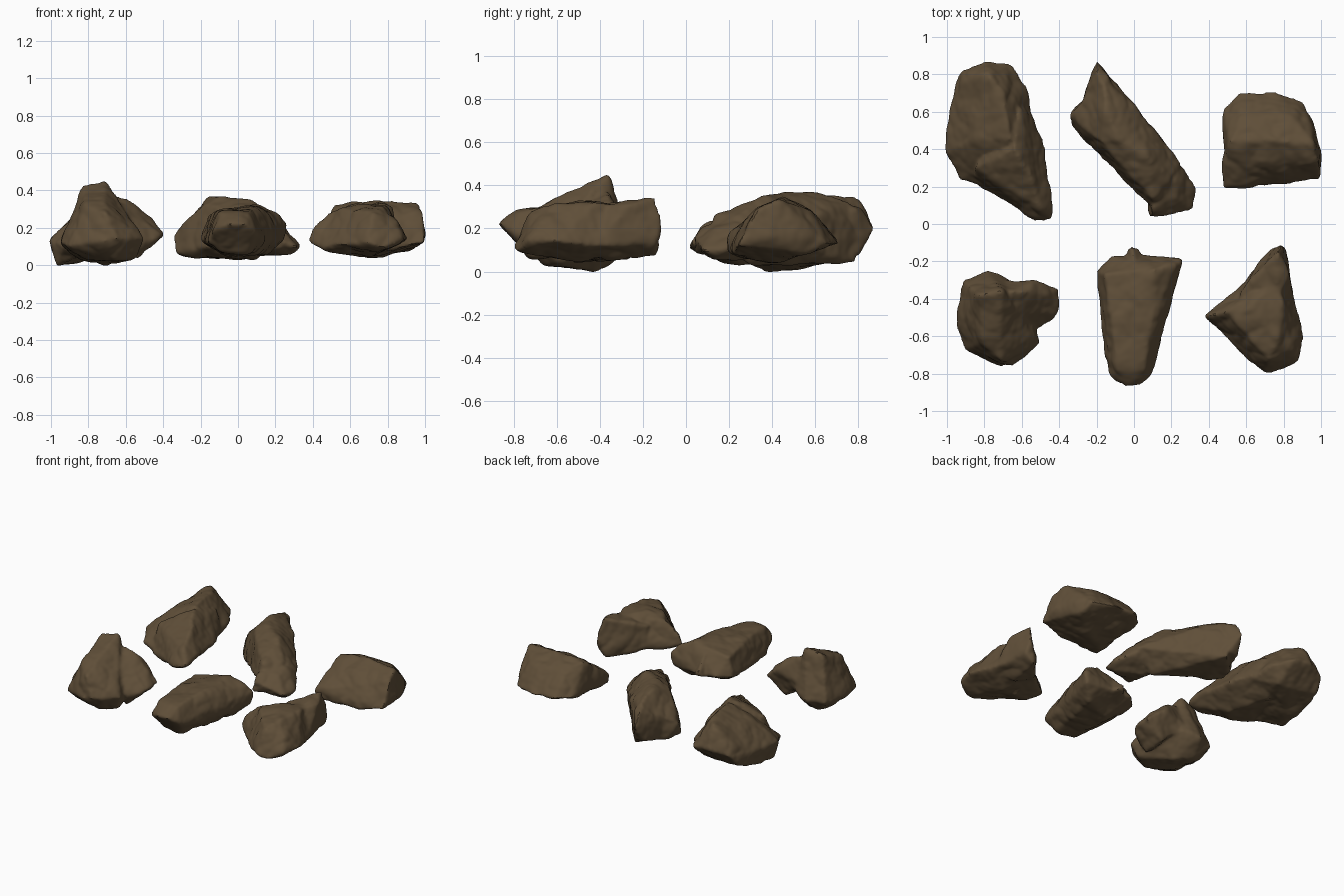
import bpy
import bmesh
from mathutils import Vector, noise

cube = bpy.data.objects.get("Cube")
if cube:
    bpy.data.objects.remove(cube, do_unlink=True)

# One earthy brown for every rock
brown = bpy.data.materials.new("earth_brown")
brown.use_nodes = True
brown.diffuse_color = (0.115, 0.077, 0.040, 1)
brown.node_tree.nodes["Principled BSDF"].inputs["Base Color"].default_value = brown.diffuse_color


def add_hull(bm, points):
    """Add one faceted lump; points are in hundredths of a unit."""
    verts = [bm.verts.new(Vector(p) / 100) for p in points]
    result = bmesh.ops.convex_hull(bm, input=verts)
    spare = {e for e in result["geom_interior"] + result["geom_unused"]
             if isinstance(e, bmesh.types.BMVert)}
    bmesh.ops.delete(bm, geom=list(spare), context="VERTS")


def soften(bm, factor):
    bmesh.ops.smooth_vert(bm, verts=bm.verts, factor=factor,
                          use_axis_x=True, use_axis_y=True, use_axis_z=True)


def weather(mesh):
    """Round the edges slightly and roughen the surface."""
    bm = bmesh.new()
    bm.from_mesh(mesh)
    for _ in range(3):
        soften(bm, 0.5)
    bm.normal_update()
    moves = []
    for v in bm.verts:
        broad = noise.noise(v.co * 6)
        chips = abs(noise.noise(v.co * 9))
        grain = noise.noise(v.co * 28)
        moves.append(v.normal * (0.002 + 0.010 * broad + 0.014 * (chips - 0.2) + 0.003 * grain))
    for v, move in zip(bm.verts, moves):
        v.co += move
    soften(bm, 0.4)
    bm.to_mesh(mesh)
    bm.free()


def make_rock(name, lumps):
    """Fuse overlapping lumps into one weathered rock."""
    bm = bmesh.new()
    for lump in lumps:
        add_hull(bm, lump)
    bmesh.ops.recalc_face_normals(bm, faces=bm.faces)
    mesh = bpy.data.meshes.new(name)
    bm.to_mesh(mesh)
    bm.free()
    rock = bpy.data.objects.new(name, mesh)
    bpy.context.collection.objects.link(rock)
    bpy.ops.object.select_all(action="DESELECT")
    bpy.context.view_layer.objects.active = rock
    rock.select_set(True)
    fuse = rock.modifiers.new("fuse", "REMESH")
    fuse.mode = "VOXEL"
    fuse.voxel_size = 0.011
    bpy.ops.object.modifier_apply(modifier=fuse.name)
    weather(rock.data)
    rock.data.materials.clear()
    rock.data.materials.append(brown)
    bpy.ops.object.shade_smooth_by_angle(angle=0.6)


# Long slab with a ridge along its steep side
make_rock("back_right_rock", [
    [(-97, 38, -1), (-101, 38, 13), (-99, 60, 14), (-95, 74, 7), (-93, 82, 16),
     (-78, 87, 20), (-66, 86, 18), (-57, 72, 16), (-55, 57, 12), (-78, 19, 8),
     (-93, 24, 10), (-65, 70, 6), (-63, 70, 25), (-78, 80, 34), (-90, 77, 24),
     (-66, 45, 36), (-86, 45, 27), (-70, 70, 35)],
    [(-61, 62, 28), (-64, 40, 36), (-55, 26, 30), (-44, 15, 16), (-44, 2, 13),
     (-53, 2, 11), (-51, 10, 23), (-70, 14, 5), (-85, 22, 6), (-85, 30, 24),
     (-49, 45, 14), (-55, 59, 14), (-60, 25, 3), (-70, 55, 4)],
])

# Slanting bar with tapered ends
make_rock("back_middle_rock", [
    [(-13, 78, 22), (3, 60, 26), (25, 33, 17), (18, 12, 18), (9, 9, 16),
     (-13, 36, 18), (-33, 52, 6), (-35, 58, 16), (-27, 67, 23), (-15, 62, 36),
     (-8, 45, 37), (-18, 44, 33), (9, 34, 34), (19, 25, 26), (10, 13, 26),
     (10, 30, 3), (-14, 79, 4), (-28, 64, 5), (-16, 76, 32)],
    [(-20, 88, 20), (-14, 80, 8), (-23, 79, 7), (-20, 82, 30), (-14, 79, 29),
     (-26, 68, 6), (-3, 60, 10), (-13, 60, 34), (-29, 62, 20), (-25, 76, 21)],
    [(8, 4, 9), (10, 4, 16), (17, 4, 15), (22, 8, 9), (31, 8, 10), (33, 19, 10),
     (24, 33, 14), (6, 24, 8), (22, 24, 23), (12, 24, 5), (29, 14, 6),
     (10, 9, 22), (22, 14, 20)],
])

# Wedge with a straight crest
make_rock("back_left_rock", [
    [(48, 62, 14), (56, 70, 14), (75, 71, 13), (90, 66, 13), (93, 55, 8),
     (100, 40, 17), (100, 24, 12), (85, 22, 9), (48, 19, 9), (48, 19, 15),
     (48, 45, 20), (51, 44, 32), (75, 45, 35), (96, 42, 33), (99, 33, 29),
     (60, 30, 26), (57, 58, 28), (85, 57, 28), (70, 40, 4), (53, 28, 6)],
])

# Thick peaked rock with a knob on one side
make_rock("front_right_rock", [
    [(-92, -30, 12), (-78, -25, 13), (-66, -30, 15), (-56, -42, 12), (-50, -64, 14),
     (-60, -69, 18), (-64, -76, 14), (-72, -76, 13), (-91, -67, 10), (-95, -56, 12),
     (-91, -44, 8), (-83, -38, 42), (-71, -36, 45), (-83, -47, 37), (-81, -64, 31),
     (-71, -73, 28), (-68, -60, 30), (-70, -42, 0), (-82, -36, 3), (-80, -56, 3),
     (-65, -66, 3), (-54, -60, 4)],
    [(-40, -35, 17), (-40, -48, 16), (-50, -56, 12), (-52, -30, 26), (-70, -30, 20),
     (-66, -36, 37), (-58, -36, 35), (-62, -50, 29), (-48, -48, 22), (-45, -38, 24),
     (-55, -36, 6), (-54, -52, 4)],
])

# Tapering block with a flat top
make_rock("front_middle_rock", [
    [(-20, -25, 14), (-12, -17, 15), (4, -16, 14), (26, -19, 22), (25, -19, 13),
     (22, -22, 27), (20, -35, 15), (15, -55, 14), (12, -70, 14), (9, -81, 18),
     (4, -86, 22), (-5, -87, 22), (-13, -81, 19), (-16, -70, 12), (-18, -45, 12),
     (-16, -27, 27), (11, -24, 32), (9, -55, 31), (-11, -60, 29), (-9, -78, 28),
     (5, -78, 28), (-9, -72, 7), (6, -72, 7), (-5, -35, 5), (15, -28, 6)],
    [(-4, -13, 14), (-1, -12, 18), (3, -13, 14), (-6, -24, 10), (6, -24, 10),
     (0, -22, 27)],
])

# Kite shaped rock with a raised tail
make_rock("front_left_rock", [
    [(82, -25, 12), (87, -45, 12), (91, -60, 14), (87, -73, 14), (78, -79, 9),
     (70, -80, 12), (55, -68, 11), (46, -57, 10), (50, -39, 13), (62, -28, 10),
     (80, -42, 32), (77, -62, 31), (72, -72, 28), (62, -46, 33), (74, -32, 31),
     (54, -52, 30), (50, -46, 28), (85, -68, 23), (70, -50, 4)],
    [(79, -11, 24), (81, -14, 13), (74, -14, 7), (77, -14, 35), (83, -26, 31),
     (68, -20, 14), (68, -24, 24), (85, -40, 14), (76, -45, 30), (58, -33, 9),
     (56, -38, 26), (72, -38, 5)],
    [(37, -49, 13), (40, -49, 20), (46, -43, 10), (44, -55, 9), (50, -47, 29),
     (62, -53, 29), (60, -31, 10), (58, -66, 9), (60, -50, 5)],
])
